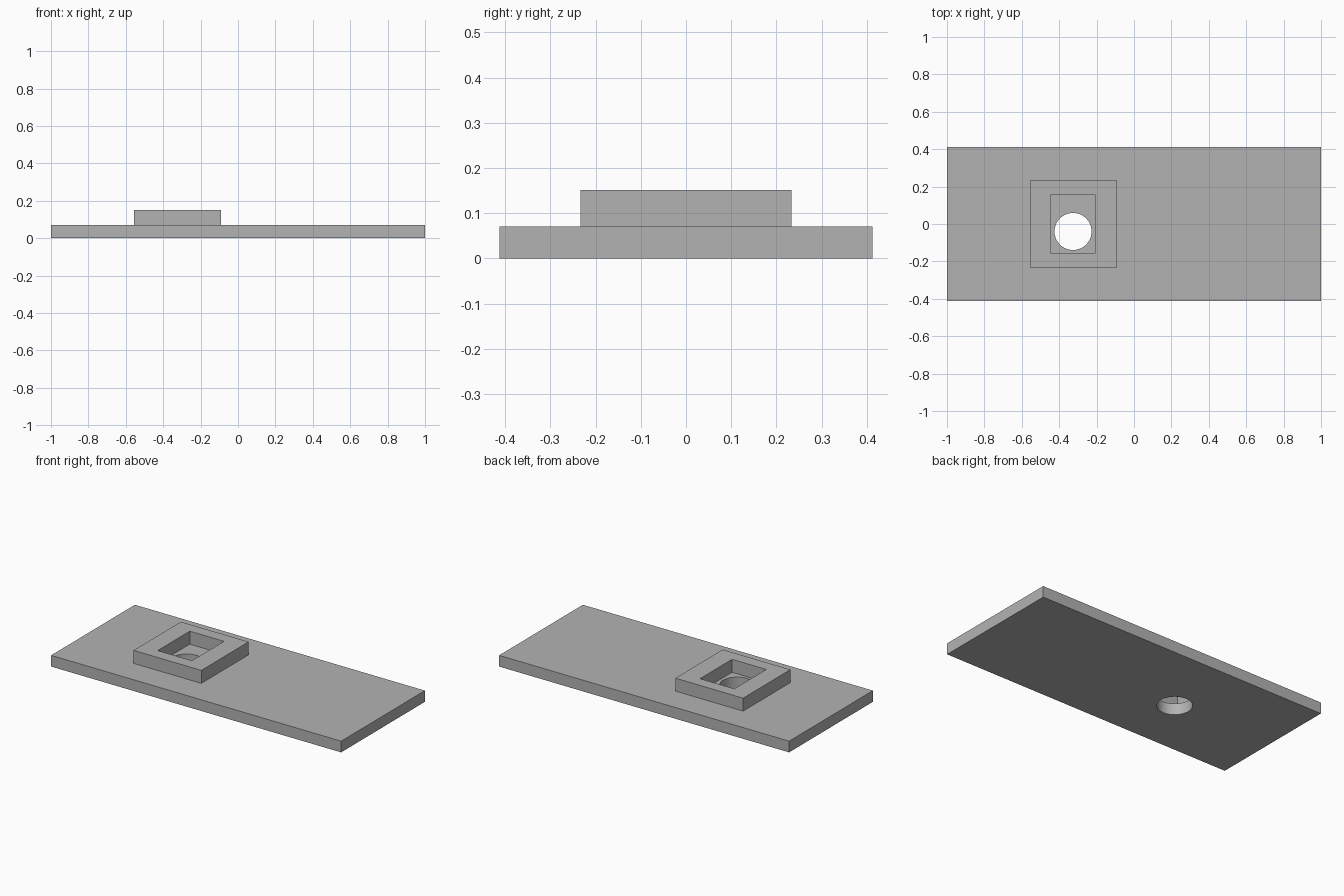
import bpy
import math

if "Cube" in bpy.data.objects:
    bpy.data.objects.remove(bpy.data.objects["Cube"])

grey = bpy.data.materials.new("plain grey")
grey.diffuse_color = (0.45, 0.45, 0.45, 1)
grey.use_nodes = True
grey.node_tree.nodes["Principled BSDF"].inputs["Base Color"].default_value = grey.diffuse_color


def box(name, x0, x1, y0, y1, z0, z1):
    bpy.ops.mesh.primitive_cube_add(
        size=1, location=((x0 + x1) / 2, (y0 + y1) / 2, (z0 + z1) / 2))
    ob = bpy.context.object
    ob.name = name
    ob.scale = (x1 - x0, y1 - y0, z1 - z0)
    bpy.ops.object.transform_apply(location=False, rotation=False, scale=True)
    ob.data.materials.append(grey)
    return ob


def combine(target, tool, operation):
    mod = target.modifiers.new(operation.lower(), 'BOOLEAN')
    mod.operation = operation
    mod.solver = 'EXACT'
    mod.object = tool
    bpy.context.view_layer.objects.active = target
    bpy.ops.object.modifier_apply(modifier=mod.name)
    bpy.data.objects.remove(tool, do_unlink=True)


# Flat base plate with the raised square boss fused on top
plate = box("base_plate", -1, 1, -0.4125, 0.4125, 0, 0.07)
combine(plate, box("raised_boss", -0.557, -0.09, -0.233, 0.233, 0.03, 0.151), 'UNION')

# Rectangular pocket through the boss, down to the plate surface
combine(plate, box("pocket_cutter", -0.444, -0.208, -0.157, 0.159, 0.07, 0.3), 'DIFFERENCE')

# Round hole through the plate
bpy.ops.mesh.primitive_cylinder_add(vertices=64, radius=0.099, depth=0.6,
                                    location=(-0.326, -0.04, 0))
hole = bpy.context.object
hole.name = "hole_cutter"
hole.data.materials.append(grey)
combine(plate, hole, 'DIFFERENCE')

# Smooth bore, crisp edges
bpy.ops.object.select_all(action='DESELECT')
plate.select_set(True)
bpy.context.view_layer.objects.active = plate
bpy.ops.object.shade_smooth_by_angle(angle=math.radians(30))
